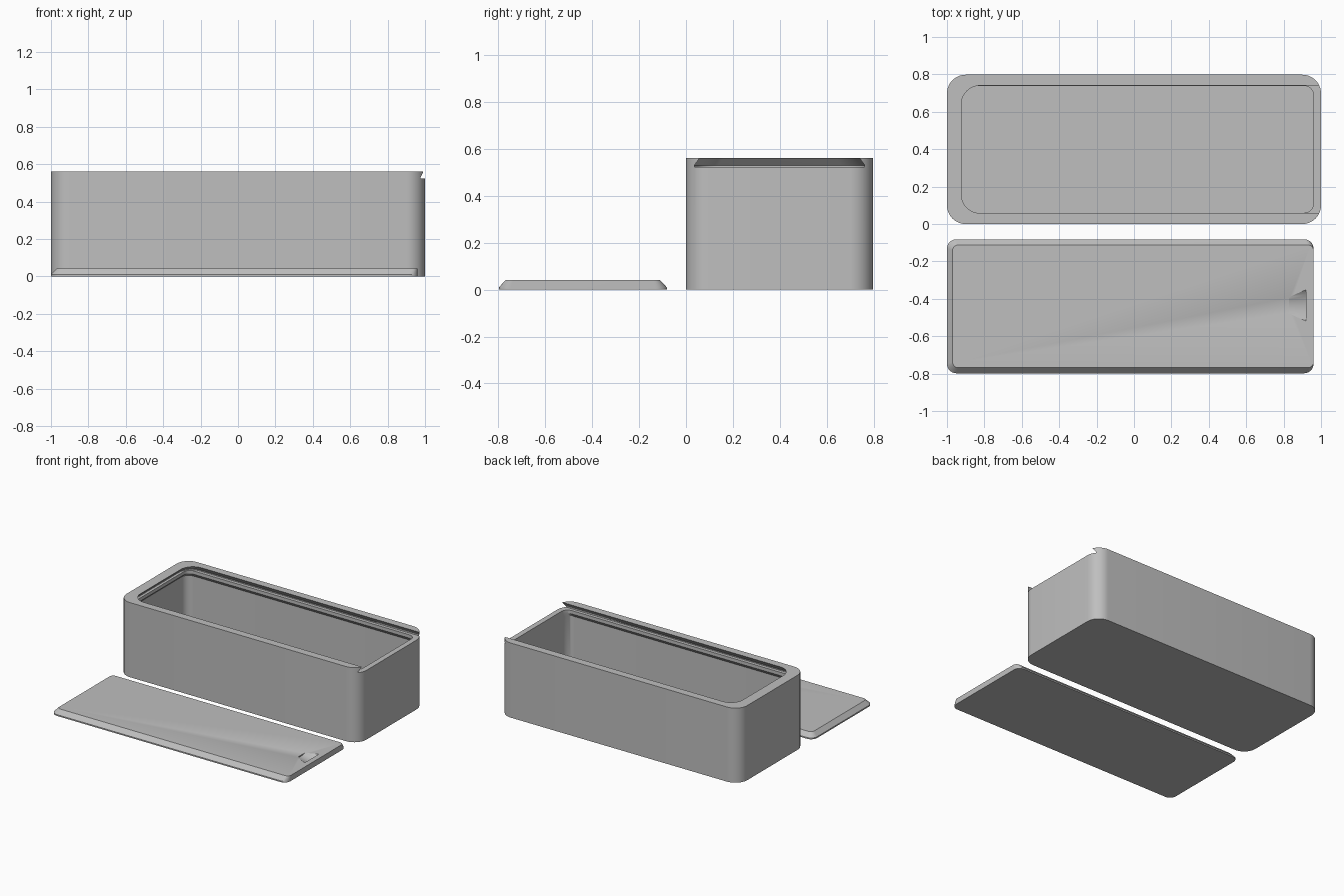
import bpy, bmesh, math
from mathutils import Matrix

cube = bpy.data.objects.get("Cube")
if cube:
    bpy.data.objects.remove(cube, do_unlink=True)

# One plain grey for everything
GREY = (0.52, 0.52, 0.52, 1)
grey = bpy.data.materials.new("plain_grey")
grey.use_nodes = True
grey.diffuse_color = GREY
grey.node_tree.nodes["Principled BSDF"].inputs["Base Color"].default_value = GREY


def to_object(name, bm):
    bmesh.ops.recalc_face_normals(bm, faces=bm.faces)
    mesh = bpy.data.meshes.new(name)
    bm.to_mesh(mesh)
    bm.free()
    mesh.materials.append(grey)
    obj = bpy.data.objects.new(name, mesh)
    bpy.context.collection.objects.link(obj)
    return obj


def rounded_ring(bm, x0, x1, y0, y1, r, z, steps=10):
    """Loop of vertices round a rectangle with rounded corners."""
    corners = [(x1 - r, y1 - r), (x0 + r, y1 - r), (x0 + r, y0 + r), (x1 - r, y0 + r)]
    ring = []
    for k, (cx, cy) in enumerate(corners):
        for i in range(steps + 1):
            a = math.pi / 2 * (k + i / steps)
            ring.append(bm.verts.new((cx + r * math.cos(a), cy + r * math.sin(a), z)))
    return ring


def loft(name, sections):
    """Closed solid through rounded rectangles stacked in height."""
    bm = bmesh.new()
    rings = [rounded_ring(bm, *s) for s in sections]
    n = len(rings[0])
    for low, high in zip(rings, rings[1:]):
        for i in range(n):
            j = (i + 1) % n
            bm.faces.new((low[i], low[j], high[j], high[i]))
    bm.faces.new(rings[0][::-1])
    bm.faces.new(rings[-1])
    return to_object(name, bm)


def cut(target, cutter):
    mod = target.modifiers.new("cut", 'BOOLEAN')
    mod.operation = 'DIFFERENCE'
    mod.solver = 'EXACT'
    mod.object = cutter
    bpy.context.view_layer.objects.active = target
    bpy.ops.object.modifier_apply(modifier=mod.name)
    bpy.data.objects.remove(cutter, do_unlink=True)


def smooth(obj):
    bpy.ops.object.select_all(action='DESELECT')
    obj.select_set(True)
    bpy.context.view_layer.objects.active = obj
    bpy.ops.object.shade_smooth_by_angle(angle=math.radians(25))


TOP, SLOT = 0.562, 0.522
BACK = 0.798

# Box body
box = loft("box_body", [(-1, 1, 0, BACK, 0.1, 0), (-1, 1, 0, BACK, 0.1, TOP)])

# Hollow with a thin supporting ledge under the lid
wide = (-0.96, 0.96, 0.04, BACK - 0.04, 0.06)
narrow = (-0.935, 0.96, 0.06, BACK - 0.06, 0.05)
cut(box, loft("hollow_cutter", [wide + (0.04,), wide + (SLOT - 0.05,),
                                narrow + (SLOT - 0.025,), narrow + (SLOT + 0.01,)]))

# Dovetail slot, open at one end
slot_low = (-0.955, 1.3, 0.036, BACK - 0.036, 0.1)
slot_high = (-0.923, 1.3, 0.058, BACK - 0.058, 0.1)
cut(box, loft("slot_cutter", [slot_low + (SLOT,), slot_low + (SLOT + 0.008,),
                              slot_high + (TOP,), slot_high + (TOP + 0.05,)]))

# Sliding lid with sloped long sides and a sloped far end
lid_low = (-1, 0.96, -BACK, -0.082, 0.05)
lid_high = (-0.97, 0.96, -BACK + 0.03, -0.112, 0.03)
lid = loft("sliding_lid", [lid_low + (0,), lid_low + (0.01,), lid_high + (0.042,)])

# Scooped finger notch near the lid's open end
bm = bmesh.new()
bmesh.ops.create_cone(bm, cap_ends=True, segments=64, radius1=0.113, radius2=0.134, depth=0.09,
                      matrix=Matrix.Translation((0.875, -0.435, 0.147))
                      @ Matrix.Rotation(math.pi / 2, 4, 'Y'))
cut(lid, to_object("notch_cutter", bm))

for part in (box, lid):
    smooth(part)
